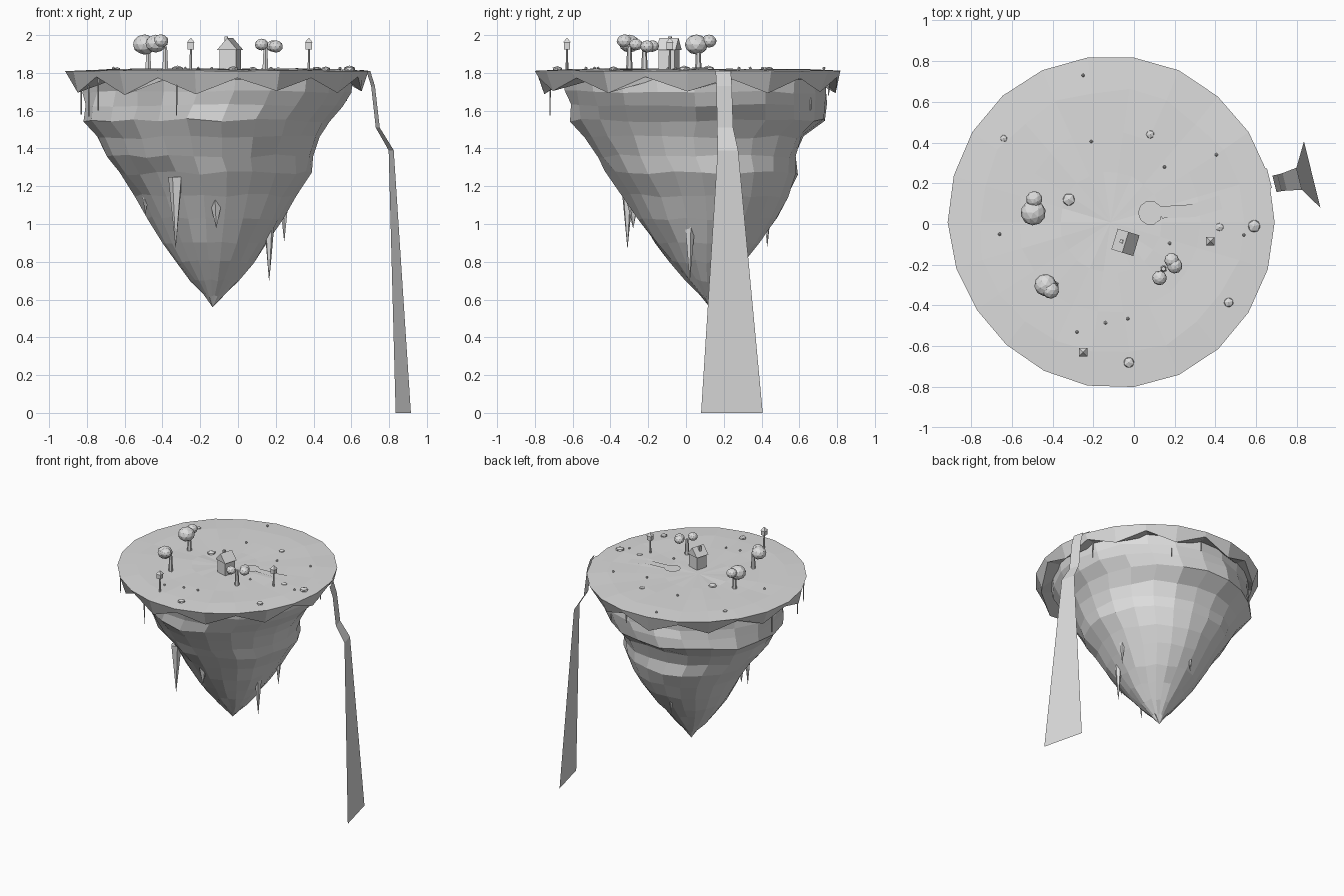
import bpy, bmesh, math, random
from mathutils import Matrix, Vector

if "Cube" in bpy.data.objects:
    bpy.data.objects.remove(bpy.data.objects["Cube"])

random.seed(11)
N = 22
grey = bpy.data.materials.new("plain grey")
grey.diffuse_color = (0.72, 0.72, 0.72, 1)
grey.use_nodes = True
grey.node_tree.nodes["Principled BSDF"].inputs["Base Color"].default_value = grey.diffuse_color


def finish(name, bm, fix=True):
    if fix:
        bmesh.ops.recalc_face_normals(bm, faces=bm.faces[:])
    me = bpy.data.meshes.new(name)
    bm.to_mesh(me)
    bm.free()
    me.materials.append(grey)
    ob = bpy.data.objects.new(name, me)
    bpy.context.collection.objects.link(ob)
    return ob


def ring(bm, cx, cy, z, rx, ry, jit=0.0, zj=0.0, wave=0.0, n=N, dent=0.0):
    """Uneven ring, pressed in toward its front left by dent."""
    vs = []
    for i in range(n):
        a = math.tau * i / n
        k = 1 + random.uniform(-jit, jit) - dent * max(0, math.cos(a - math.radians(225))) ** 4
        zz = z + random.uniform(-zj, zj) + wave * (1 if i % 2 else -1)
        vs.append(bm.verts.new((cx + rx * k * math.cos(a), cy + ry * k * math.sin(a), zz)))
    return vs


def bridge(bm, a, b):
    n = len(a)
    for i in range(n):
        j = (i + 1) % n
        bm.faces.new((a[i], a[j], b[j], b[i]))


def fan(bm, a, p):
    v = bm.verts.new(p)
    for i in range(len(a)):
        bm.faces.new((a[i], a[(i + 1) % len(a)], v))


def cone(bm, x, y, z0, z1, r0, r1, seg, rot=0.0):
    m = Matrix.Translation((x, y, (z0 + z1) / 2)) @ Matrix.Rotation(rot, 4, 'Z')
    bmesh.ops.create_cone(bm, cap_ends=True, segments=seg, radius1=r0, radius2=r1, depth=z1 - z0, matrix=m)


def ball(bm, x, y, z, r, sub, sz=1.0):
    m = Matrix.Translation((x, y, z)) @ Matrix.Rotation(x * 9, 4, 'Z') @ Matrix.Diagonal((1, 1, sz, 1))
    bmesh.ops.create_icosphere(bm, subdivisions=sub, radius=r, matrix=m)


def box(bm, x, y, z0, z1, w, d, rot=0.0):
    m = Matrix.Translation((x, y, (z0 + z1) / 2)) @ Matrix.Rotation(rot, 4, 'Z') @ Matrix.Diagonal((w, d, z1 - z0, 1))
    bmesh.ops.create_cube(bm, size=1, matrix=m)


# grass cap: gently uneven top, zigzag lip and a short underside behind it
bm = bmesh.new()
CX, CY = -0.115, 0.008
rim = ring(bm, CX, CY, 1.811, 0.806, 0.82, 0.004, 0.002, dent=.03)
prev = rim
for r in (0.65, 0.45, 0.25):
    cur = ring(bm, CX, CY, 1.819, r, r, 0.02, 0.004)
    bridge(bm, prev, cur)
    prev = cur
fan(bm, prev, (CX, CY, 1.82))
lip = ring(bm, CX, CY, 1.732, 0.772, 0.785, 0.02, 0.012, 0.037, dent=.03)
bridge(bm, rim, lip)
bridge(bm, lip, ring(bm, -0.12, 0.035, 1.765, 0.69, 0.69, dent=.08))
finish("grass_cap", bm)

# rock body: stacked rings (z, x from, x to, y from, y to, dent) narrowing to a tip
rings = [(1.77, -.83, .60, -.66, .74, .1), (1.70, -.83, .59, -.65, .74, .12), (1.63, -.84, .55, -.64, .74, .14),
         (1.55, -.85, .485, -.62, .73, .15), (1.46, -.77, .43, -.55, .63, .14), (1.36, -.71, .39, -.49, .59, .12),
         (1.27, -.645, .38, -.43, .595, .1), (1.15, -.55, .305, -.34, .545, .08), (1.03, -.48, .235, -.265, .485, .06),
         (.90, -.405, .155, -.17, .39, .05), (.80, -.33, .08, -.09, .305, .03), (.70, -.25, 0, 0, .225, 0),
         (.62, -.18, -.08, .08, .16, 0)]
bm = bmesh.new()
prev = None
for z, x0, x1, y0, y1, d in rings:
    cur = ring(bm, (x0 + x1) / 2, (y0 + y1) / 2, z, (x1 - x0) / 2, (y1 - y0) / 2, 0.022, 0.01, dent=d)
    if prev:
        bridge(bm, prev, cur)
    prev = cur
fan(bm, prev, (-0.135, 0.125, 0.56))
finish("rock_body", bm)

# hanging rock spikes
bm = bmesh.new()
for x, y, top, tip, r in [(-.33, -.31, 1.25, .875, .04), (.165, .02, 1.06, .70, .034), (.245, .16, 1.2, .91, .034),
                          (-.49, 0, 1.2, 1.05, .025), (-.115, -.28, 1.15, .98, .042), (-.17, .43, 1.17, .88, .032)]:
    cone(bm, x, y, tip, top, 0.001, r, 5, x * 7)
finish("rock_spikes", bm)

# thin roots below the lip
bm = bmesh.new()
for x, y, low in [(-.325, -.72, 1.575), (-.74, -.43, 1.60), (-.79, -.28, 1.57), (-.83, .1, 1.58),
                  (.575, .22, 1.65), (0, .755, 1.68), (.2, .66, 1.60), (-.48, .61, 1.60)]:
    cone(bm, x, y, low, 1.77, 0.003, 0.005, 5)
finish("roots", bm)

# flat water: pond and the stream toward the rim
bm = bmesh.new()
bm.faces.new(ring(bm, 0.08, 0.055, 1.829, 0.06, 0.06, n=10))
finish("pond", bm)


def ribbon(name, pts, tangent):
    """Flat strip through (x, y, z, half width) points."""
    bm = bmesh.new()
    last = None
    t = Vector(tangent).normalized()
    for x, y, z, w in pts:
        c = Vector((x, y, z))
        pair = [bm.verts.new(c - t * w), bm.verts.new(c + t * w)]
        if last:
            bm.faces.new((last[0], pair[0], pair[1], last[1]))
        last = pair
    return finish(name, bm, False)


TAN = (-0.24, 0.97, 0)
ribbon("stream", [(.13, .057, 1.8285, .03), (.29, .065, 1.826, .032), (.5, .13, 1.813, .036),
                  (.645, .22, 1.815, .05), (.665, .225, 1.813, .05)], TAN)
ribbon("waterfall", [(.69, .197, 1.81, .042), (.715, .202, 1.73, .042), (.74, .207, 1.51, .044),
                     (.811, .222, 1.39, .056), (.875, .243, 0, .168)], TAN)

# cottage: walls, gable roof and chimney
HX, HY, ROT = -0.042, -0.09, math.radians(-17)
bm = bmesh.new()
box(bm, HX, HY, 1.81, 1.93, .092, .09, ROT)
finish("cottage_walls", bm)
bm = bmesh.new()
ends = []
for y in (-.053, .053):
    ends.append([bm.verts.new((x, y, z)) for x, z in ((-.056, 1.922), (.056, 1.922), (0, 1.985))])
bm.faces.new(ends[0])
bm.faces.new(ends[1])
bridge(bm, ends[0], ends[1])
bm.transform(Matrix.Translation((HX, HY, 0)) @ Matrix.Rotation(ROT, 4, 'Z'))
finish("cottage_roof", bm)
bm = bmesh.new()
box(bm, HX - .02, HY + .005, 1.94, 1.992, .016, .016, ROT)
finish("cottage_chimney", bm)

# trees
trunks, leaves = bmesh.new(), bmesh.new()
for x, y in [(-.475, .065), (-.385, -.3), (.145, -.22)]:
    cone(trunks, x, y, 1.81, 1.94, .018, .011, 6)
for x, y, z, r in [(-.495, .055, 1.95, .062), (-.49, .122, 1.968, .04), (-.435, -.3, 1.955, .055),
                   (-.41, -.325, 1.968, .042), (.2, -.205, 1.94, .038), (.185, -.178, 1.942, .036),
                   (.125, -.265, 1.95, .036)]:
    ball(leaves, x, y, z, r, 2, 0.86)
finish("tree_trunks", trunks)
finish("tree_leaves", leaves)

# lamp posts
bm = bmesh.new()
for x, y in [(-.25, -.63), (.375, -.085)]:
    cone(bm, x, y, 1.81, 1.93, .007, .006, 6)
    box(bm, x, y, 1.925, 1.963, .034, .034)
    cone(bm, x, y, 1.96, 1.985, .03, .002, 4, math.pi / 4)
finish("lamp_posts", bm)

# boulders and small pebbles on the grass
bm = bmesh.new()
for x, y, r in [(-.64, .42, .019), (-.32, .12, .034), (.08, .44, .023), (.42, -.015, .023),
                (.59, -.01, .034), (.465, -.385, .026), (-.025, -.68, .029)]:
    ball(bm, x, y, 1.82, r, 1, 0.55)
finish("boulders", bm)
bm = bmesh.new()
for x, y in [(-.25, .73), (-.21, .405), (.15, .28), (.405, .34), (.54, -.055), (.175, -.095),
             (-.66, -.05), (-.28, -.53), (-.14, -.485), (-.03, -.465)]:
    ball(bm, x, y, 1.824, .009, 1)
finish("pebbles", bm)
